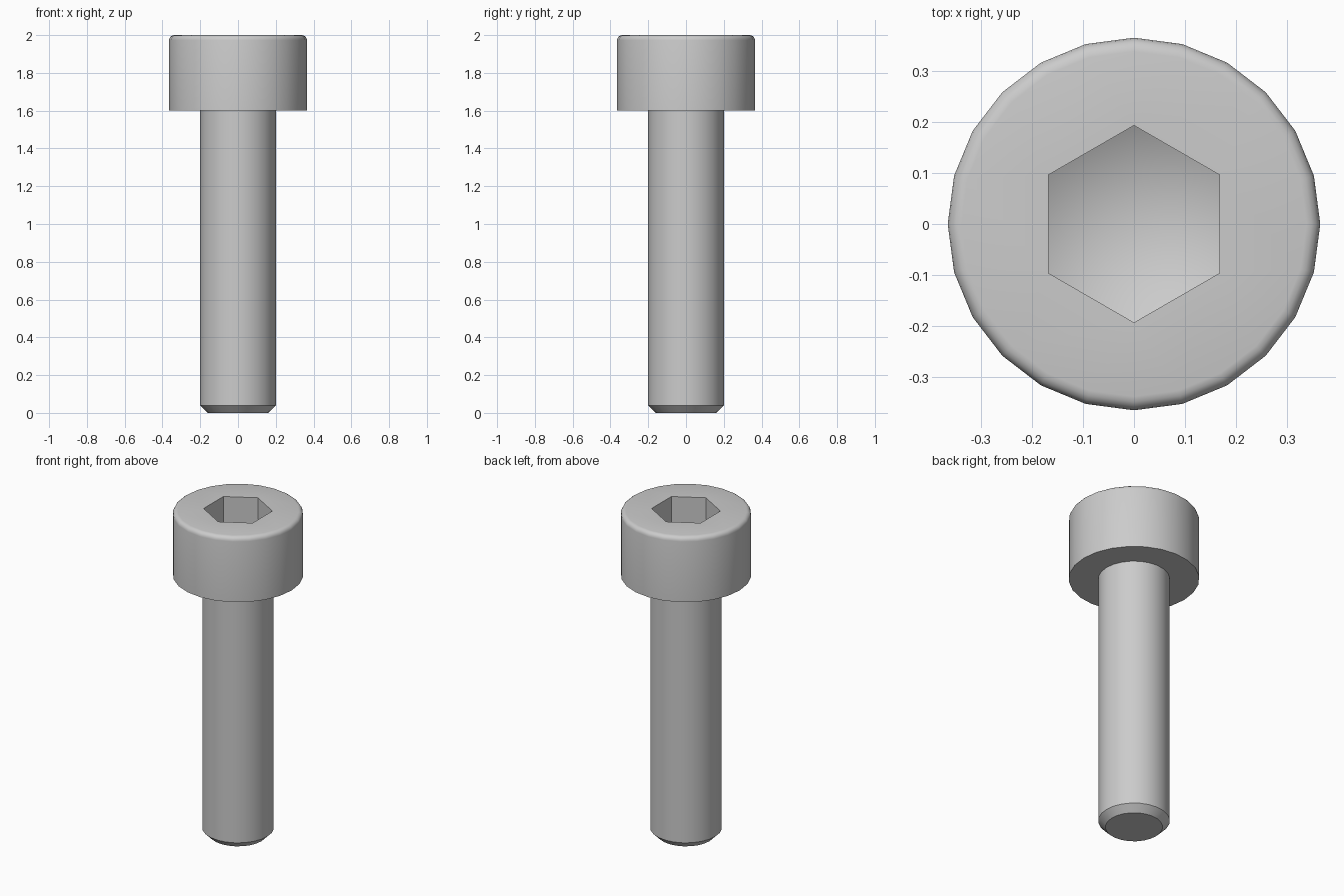
import bpy, bmesh, math

if "Cube" in bpy.data.objects:
    bpy.data.objects.remove(bpy.data.objects["Cube"])

steel = bpy.data.materials.new("light_grey_steel")
steel.diffuse_color = (0.6, 0.6, 0.6, 1)
steel.use_nodes = True
steel.node_tree.nodes["Principled BSDF"].inputs["Base Color"].default_value = steel.diffuse_color


def ring(bm, radius, z, sides, turn=0.0):
    return [bm.verts.new((radius * math.cos(turn + math.tau * i / sides),
                          radius * math.sin(turn + math.tau * i / sides), z))
            for i in range(sides)]


def bridge(bm, lower, upper):
    n = len(lower)
    for i in range(n):
        j = (i + 1) % n
        bm.faces.new((lower[i], lower[j], upper[j], upper[i]))


def ring_edges(bm, loop):
    return [bm.edges.get((loop[i], loop[(i + 1) % len(loop)])) or
            bm.edges.new((loop[i], loop[(i + 1) % len(loop)]))
            for i in range(len(loop))]


# Shank, underside and rounded head as one lathed profile
SIDES = 24
HEAD_R, FILLET = 0.365, 0.027
profile = [(0.16, 0.0), (0.2, 0.04), (0.2, 1.6), (HEAD_R, 1.6)]
for k in range(5):
    a = math.radians(22.5 * k)
    profile.append((HEAD_R - FILLET + FILLET * math.cos(a),
                    2 - FILLET + FILLET * math.sin(a)))

bm = bmesh.new()
rings = [ring(bm, r, z, SIDES) for r, z in profile]
for low, high in zip(rings, rings[1:]):
    bridge(bm, low, high)
bm.faces.new(rings[0][::-1])

# Hexagonal socket with a conical floor
HEX_R = 0.193
rim = ring(bm, HEX_R, 2.0, 6, math.pi / 6)
floor = ring(bm, HEX_R, 1.8, 6, math.pi / 6)
bridge(bm, rim, floor)
tip = bm.verts.new((0, 0, 1.69))
for i in range(6):
    bm.faces.new((floor[i], floor[(i + 1) % 6], tip))

# Flat top between the head edge and the socket rim
for i in range(6):
    first = 2 + 4 * i
    arc = [rings[-1][(first + k) % SIDES] for k in range(5)]
    bm.faces.new(arc + [rim[(i + 1) % 6], rim[i]])
bmesh.ops.recalc_face_normals(bm, faces=bm.faces[:])

mesh = bpy.data.meshes.new("socket_head_bolt")
bm.to_mesh(mesh)
bm.free()
mesh.materials.append(steel)
bolt = bpy.data.objects.new("socket_head_bolt", mesh)
bpy.context.collection.objects.link(bolt)

# Smooth round sides, crisp edges
bpy.context.view_layer.objects.active = bolt
bolt.select_set(True)
bpy.ops.object.shade_smooth_by_angle(angle=math.radians(35))
